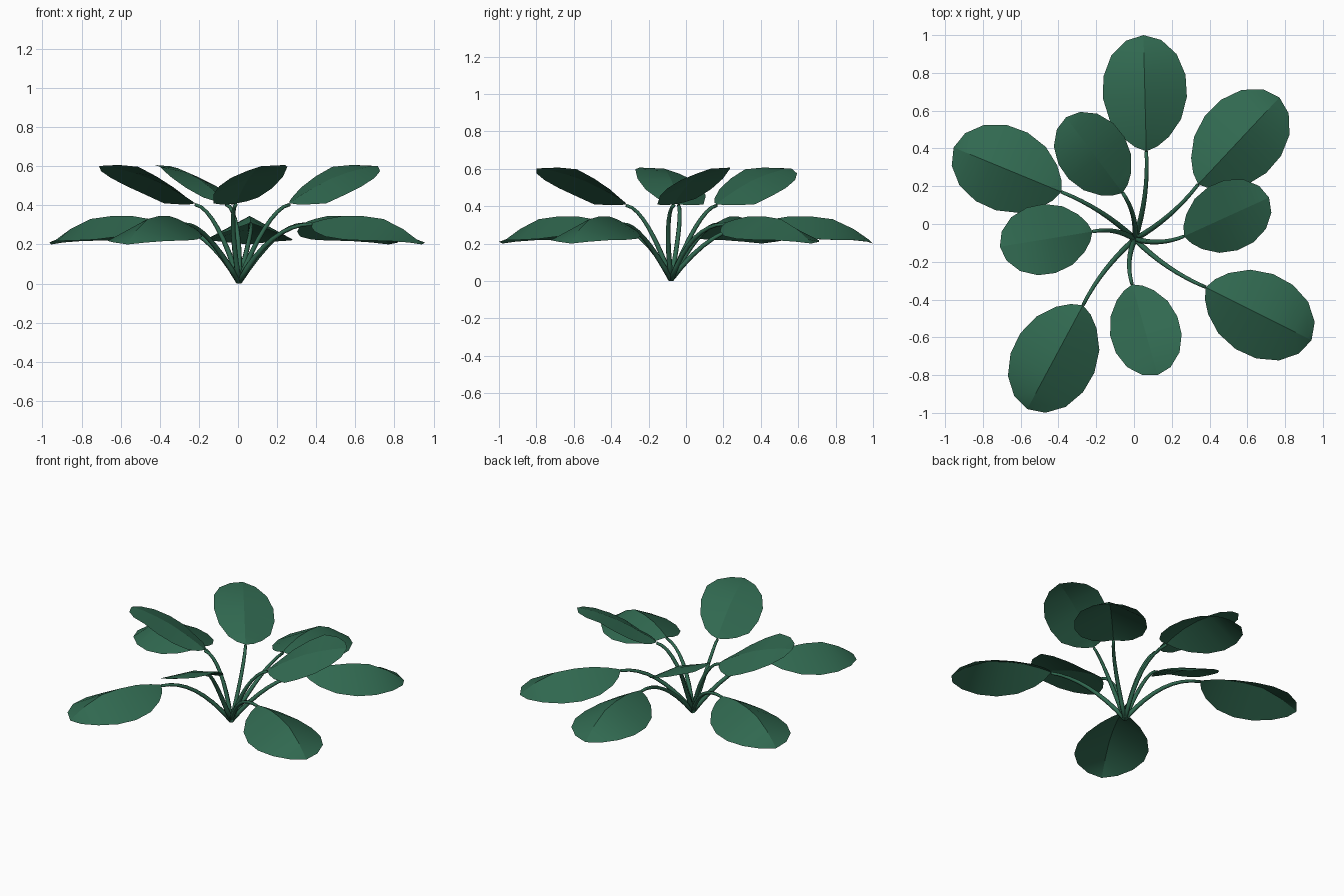
import bpy, bmesh, math
from mathutils import Vector

if "Cube" in bpy.data.objects:
    bpy.data.objects.remove(bpy.data.objects["Cube"])

green = bpy.data.materials.new("deep_leaf_green")
green.diffuse_color = (0.030, 0.140, 0.080, 1)
green.use_nodes = True
green.node_tree.nodes["Principled BSDF"].inputs["Base Color"].default_value = green.diffuse_color

ROOT = Vector((0.005, -0.08, 0.008))

# Blade stations from base to tip: position along, half width (share of full half width)
ALONG = [0, 0.04, 0.12, 0.27, 0.46, 0.65, 0.83, 0.955, 1]
WIDTH = [0, 0.27, 0.55, 0.85, 1.0, 0.98, 0.78, 0.42, 0]
# Heights: midrib, then rise of left and right edges relative to it
LOW = dict(half=0.222,
           rib=[.31, .318, .33, .345, .345, .33, .278, .225, .20],
           left=[0, -.03, -.065, -.105, -.12, -.11, -.06, -.015, 0],
           right=[0, -.03, -.065, -.105, -.12, -.11, -.06, -.015, 0])
HIGH = dict(half=0.185,
            rib=[.41, .425, .45, .49, .535, .567, .59, .6, .6],
            left=[0, -.005, -.01, .0, .012, .03, .016, .004, 0],
            right=[0, -.02, -.045, -.08, -.08, -.07, -.05, -.025, 0])

# Plan positions: blade base, blade tip, height family
LEAVES = [
    ((0.065, 0.385), (0.05, 1.0), LOW), ((0.34, 0.21), (0.77, 0.67), LOW),
    ((0.38, -0.335), (0.94, -0.615), LOW), ((-0.27, -0.43), (-0.565, -0.98), LOW),
    ((-0.385, 0.17), (-0.955, 0.405), LOW),
    ((0.265, -0.065), (0.715, 0.14), HIGH), ((-0.01, -0.32), (0.125, -0.80), HIGH),
    ((-0.22, -0.04), (-0.71, -0.12), HIGH), ((-0.06, 0.165), (-0.36, 0.565), HIGH),
]


def finish(bm, name):
    mesh = bpy.data.meshes.new(name)
    for f in bm.faces:
        f.smooth = True
    bm.to_mesh(mesh)
    bm.free()
    mesh.materials.append(green)
    obj = bpy.data.objects.new(name, mesh)
    bpy.context.collection.objects.link(obj)


def right_of(d):
    return Vector((d.y, -d.x, 0)).normalized()


def blade(name, base, tip, kind):
    """Folded rounded leaf sheet with a sharp midrib."""
    bm = bmesh.new()
    base, tip = Vector((*base, 0)), Vector((*tip, 0))
    side = right_of(tip - base)
    up = Vector((0, 0, 1))
    rows = []
    for i, (t, w) in enumerate(zip(ALONG, WIDTH)):
        p = base.lerp(tip, t) + up * kind["rib"][i]
        mid = bm.verts.new(p)
        if w == 0:
            rows.append((mid, mid, mid))
            continue
        off = side * w * kind["half"]
        rows.append((bm.verts.new(p - off + up * kind["left"][i]), mid,
                     bm.verts.new(p + off + up * kind["right"][i])))
    for a, b in zip(rows, rows[1:]):
        for k in (0, 1):
            loop = list(dict.fromkeys((a[k], a[k + 1], b[k + 1], b[k])))
            bm.faces.new(loop)
        bm.edges.get((a[1], b[1])).smooth = False
    finish(bm, name)


def stalk(name, base, kind, sides=6, steps=8):
    """Tapered tube that arches from the root to the blade base."""
    end = Vector((*base, kind["rib"][0] - 0.006))
    power = 2.0 if kind is LOW else 1.7
    bow = (ROOT + end) / 2 + right_of(end - ROOT) * 0.045
    pts = []
    for s in range(steps + 1):
        u = s / steps
        p = ROOT * (1 - u) ** 2 + bow * 2 * u * (1 - u) + end * u * u
        p.z = ROOT.z + (end.z - ROOT.z) * (1 - (1 - u) ** power)
        pts.append(p)
    bm = bmesh.new()
    rings = []
    for s, p in enumerate(pts):
        d = (pts[min(s + 1, steps)] - pts[max(s - 1, 0)]).normalized()
        x = right_of(d)
        y = x.cross(d)
        r = 0.015 - 0.006 * s / steps
        rings.append([bm.verts.new(p + r * (x * math.cos(a) + y * math.sin(a)))
                      for a in (2 * math.pi * k / sides for k in range(sides))])
    for a, b in zip(rings, rings[1:]):
        for k in range(sides):
            n = (k + 1) % sides
            bm.faces.new((a[k], a[n], b[n], b[k]))
    bm.faces.new(rings[0])
    bm.faces.new(rings[-1])
    bmesh.ops.recalc_face_normals(bm, faces=bm.faces)
    finish(bm, name)


for i, (base, tip, kind) in enumerate(LEAVES, 1):
    level = "low" if kind is LOW else "high"
    blade(f"{level}_leaf_{i}", base, tip, kind)
    stalk(f"{level}_stalk_{i}", base, kind)
